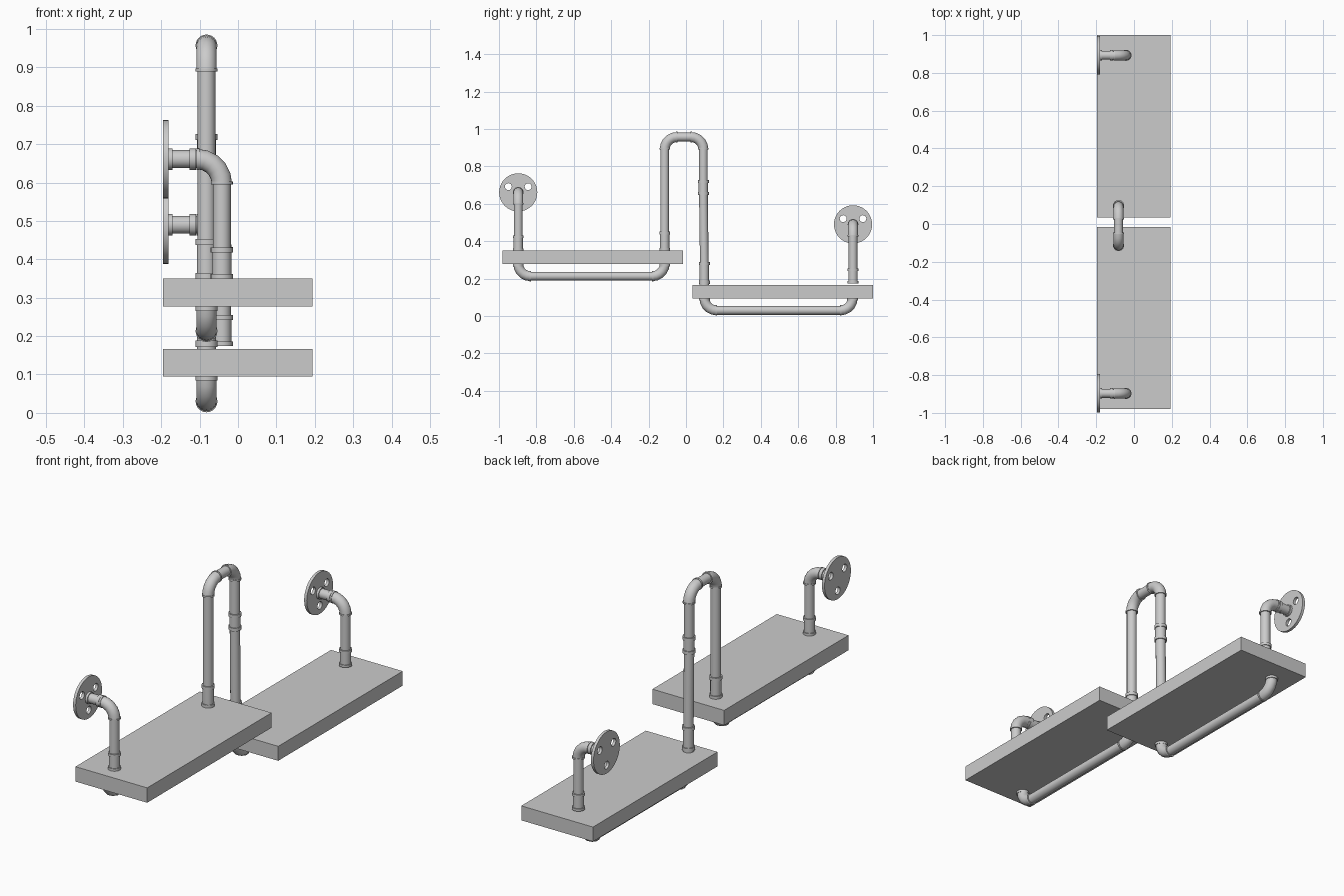
import bpy, bmesh
from math import sin, cos, pi, radians
from mathutils import Vector as V

if "Cube" in bpy.data.objects:
    bpy.data.objects.remove(bpy.data.objects["Cube"])

SIDES = 24
R = 0.0232            # plain pipe radius
PX = -0.082           # x of the main pipe run
X, Y, Z = V((1, 0, 0)), V((0, 1, 0)), V((0, 0, 1))


def finish(name, bm):
    bmesh.ops.recalc_face_normals(bm, faces=bm.faces)
    me = bpy.data.meshes.new(name)
    bm.to_mesh(me)
    bm.free()
    for p in me.polygons:
        p.use_smooth = True
    me.set_sharp_from_angle(angle=radians(35))
    ob = bpy.data.objects.new(name, me)
    bpy.context.collection.objects.link(ob)
    return ob


def sweep(name, pts, tangents, normal, r):
    """Capped round tube along a planar path."""
    bm = bmesh.new()
    rings = []
    for p, t in zip(pts, tangents):
        side = t.cross(normal)
        rings.append([bm.verts.new(p + r * (cos(a) * normal + sin(a) * side))
                      for a in (2 * pi * i / SIDES for i in range(SIDES))])
    for a, b in zip(rings, rings[1:]):
        for i in range(SIDES):
            j = (i + 1) % SIDES
            bm.faces.new((a[i], a[j], b[j], b[i]))
    bm.faces.new(rings[0])
    bm.faces.new(rings[-1])
    return finish(name, bm)


def tube(name, p0, p1, r=R):
    p0, p1 = V(p0), V(p1)
    t = (p1 - p0).normalized()
    n = t.orthogonal().normalized()
    return sweep(name, [p0, p1], [t, t], n, r)


def elbow(name, corner, a, b, rad=0.066, steps=5):
    """Quarter bend between directions a and b, with a rim at each end."""
    corner = V(corner)
    c = corner + rad * (a + b)
    ang = [pi / 2 * i / steps for i in range(steps + 1)]
    sweep(name, [c - rad * (b * cos(t) + a * sin(t)) for t in ang],
          [b * sin(t) - a * cos(t) for t in ang], a.cross(b), 0.0265)
    for d, tag in ((a, "a"), (b, "b")):
        tube(f"{name}_rim_{tag}", corner + d * (rad - 0.006),
             corner + d * (rad + 0.002), 0.0285)


def collar(name, x, y, z0, z1):
    tube(name, (x, y, z0), (x, y, z1), 0.029)


def shelf(name, y0, y1, z0, z1):
    bm = bmesh.new()
    bmesh.ops.create_cube(bm, size=1)
    for v in bm.verts:
        v.co = V((v.co.x * 0.389 - 0.001, (y0 + y1) / 2 + v.co.y * (y1 - y0),
                  (z0 + z1) / 2 + v.co.z * (z1 - z0)))
    return finish(name, bm)


def flange(name, y, z):
    """Wall disc with three screw holes."""
    cu = bpy.data.curves.new(name, 'CURVE')
    cu.dimensions, cu.fill_mode, cu.extrude = '2D', 'BOTH', 0.007
    circles = [(0, 0, 0.102, 40)] + [
        (0.061 * cos(radians(a)), 0.061 * sin(radians(a)), 0.0185, 16) for a in (30, 150, 270)]
    for cx, cy, r, n in circles:
        sp = cu.splines.new('POLY')
        sp.points.add(n - 1)
        sp.use_cyclic_u = True
        for i, p in enumerate(sp.points):
            p.co = (cx + r * cos(2 * pi * i / n), cy + r * sin(2 * pi * i / n), 0, 1)
    ob = bpy.data.objects.new(name, cu)
    ob.location = (-0.188, y, z)
    ob.rotation_euler = (pi / 2, 0, pi / 2)
    bpy.context.collection.objects.link(ob)


def wall_bracket(name, y, z, base):
    """Flange, short stub, bend and drop pipe down to the shelf."""
    x = -0.042
    flange(name + "_flange", y, z)
    tube(name + "_stub", (-0.185, y, z), (-0.105, y, z))
    tube(name + "_flange_collar", (-0.182, y, z), (-0.170, y, z), 0.028)
    tube(name + "_stub_collar", (-0.126, y, z), (-0.110, y, z), 0.028)
    elbow(name + "_elbow", (x, y, z), -X, -Z, 0.064)
    tube(name + "_drop", (x, y, z - 0.06), (x, y, base + 0.07))
    tube(name + "_nipple", (x, y, base + 0.075), (x, y, base), 0.025)
    collar(name + "_upper_collar", x, y, base + 0.068, base + 0.081)
    collar(name + "_lower_collar", x, y, base, base + 0.012)


def under_pipe(name, y0, y1, z, top):
    """U-shaped pipe carrying a shelf from below."""
    tube(name + "_run", (PX, y0 + 0.06, z), (PX, y1 - 0.06, z))
    for y, d, tag in ((y0, Y, "front"), (y1, -Y, "back")):
        elbow(f"{name}_{tag}_elbow", (PX, y, z), Z, d)
        collar(f"{name}_{tag}_collar", PX, y, top - 0.012, top)


# Shelves
shelf("upper_shelf", -0.980, -0.016, 0.277, 0.350)
shelf("lower_shelf", 0.035, 1.000, 0.095, 0.166)

# Wall brackets
wall_bracket("upper_bracket", -0.897, 0.661, 0.350)
wall_bracket("lower_bracket", 0.893, 0.490, 0.174)

# Pipes under the shelves
under_pipe("upper_under_pipe", -0.897, -0.114, 0.213, 0.278)
under_pipe("lower_under_pipe", 0.098, 0.891, 0.030, 0.096)

# Tall arch joining the two shelves
YA, YB, ZT = -0.114, 0.093, 0.957
elbow("arch_front_elbow", (PX, YA, ZT), -Z, Y)
elbow("arch_back_elbow", (PX, YB, ZT), -Z, -Y)
tube("arch_top", (PX, YA + 0.06, ZT), (PX, YB - 0.06, ZT))
tube("arch_front_leg", (PX, YA, 0.90), (PX, YA, 0.44))
tube("arch_front_nipple", (PX, YA, 0.445), (PX, YA, 0.35), 0.025)
collar("arch_front_upper_collar", PX, YA, 0.437, 0.453)
collar("arch_front_lower_collar", PX, YA, 0.350, 0.364)
tube("arch_back_upper_leg", (PX, YB, 0.90), (PX, YB, 0.655))
tube("arch_back_coupling", (PX, YB, 0.72), (PX, YB, 0.655), 0.025)
tube("arch_back_lower_leg", (PX, YB, 0.66), (PX, YB + 0.005, 0.28))
tube("arch_back_nipple", (PX, YB + 0.005, 0.28), (PX, YB + 0.005, 0.166), 0.025)
for i, (z0, z1, dy) in enumerate(((0.711, 0.727, 0), (0.646, 0.662, 0),
                                  (0.273, 0.289, 0.005), (0.172, 0.189, 0.005))):
    collar(f"arch_back_collar_{i + 1}", PX, YB + dy, z0, z1)
